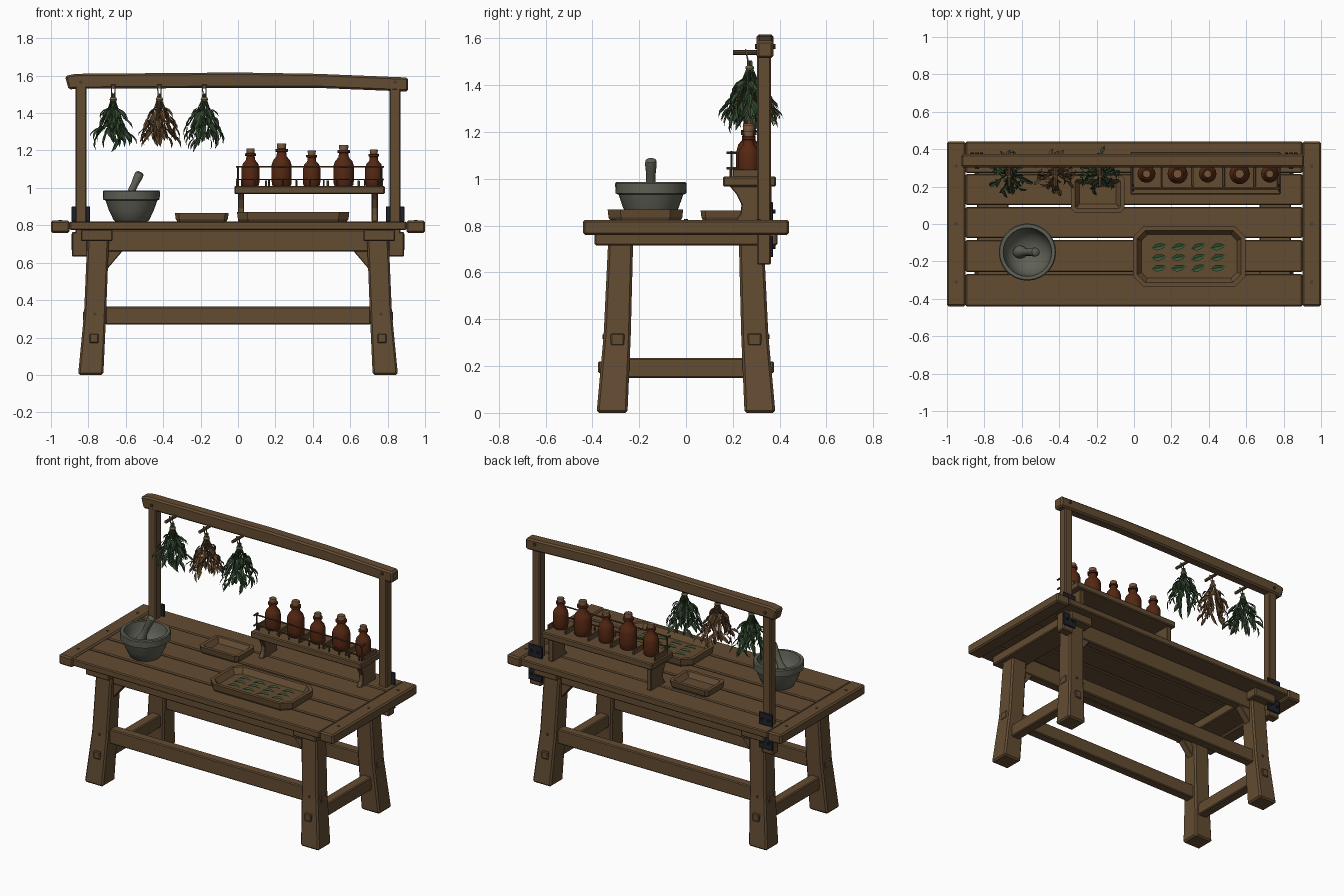
import bpy, bmesh, math, random
from mathutils import Vector as V

if "Cube" in bpy.data.objects:
    bpy.data.objects.remove(bpy.data.objects["Cube"])

random.seed(4)


def material(name, r, g, b):
    m = bpy.data.materials.new(name)
    m.diffuse_color = (r, g, b, 1)
    m.use_nodes = True
    m.node_tree.nodes["Principled BSDF"].inputs["Base Color"].default_value = m.diffuse_color
    return m


WOOD = material("brown wood", 0.125, 0.072, 0.032)
PEG = material("dark wood", 0.075, 0.042, 0.02)
IRON = material("dark iron", 0.014, 0.016, 0.024)
STONE = material("grey stone", 0.115, 0.118, 0.09)
AMBER = material("amber glass", 0.09, 0.02, 0.006)
CORK = material("cork", 0.17, 0.09, 0.04)
GREEN = material("herb green", 0.035, 0.07, 0.03)
DRY = material("dried herb", 0.14, 0.075, 0.033)
LEAF = material("fresh leaf", 0.04, 0.095, 0.035)
CORD = material("cord", 0.2, 0.15, 0.09)


def finish(name, bm, mat, bevel=0.0, smooth=False):
    bmesh.ops.recalc_face_normals(bm, faces=bm.faces[:])
    if bevel:
        bmesh.ops.bevel(bm, geom=bm.edges[:], offset=bevel, segments=1, affect='EDGES', clamp_overlap=True)
    me = bpy.data.meshes.new(name)
    bm.to_mesh(me)
    bm.free()
    me.materials.append(mat)
    ob = bpy.data.objects.new(name, me)
    bpy.context.collection.objects.link(ob)
    if smooth:
        bpy.ops.object.select_all(action='DESELECT')
        ob.select_set(True)
        bpy.context.view_layer.objects.active = ob
        bpy.ops.object.shade_smooth_by_angle(angle=math.radians(40))
    return ob


def add_loft(bm, rings):
    vs = [[bm.verts.new(p) for p in r] for r in rings]
    n = len(vs[0])
    for a, b in zip(vs, vs[1:]):
        for i in range(n):
            bm.faces.new((a[i], a[(i + 1) % n], b[(i + 1) % n], b[i]))
    bm.faces.new(vs[0][::-1])
    bm.faces.new(vs[-1])


def loft(name, rings, mat, bevel=0.0, smooth=False):
    bm = bmesh.new()
    add_loft(bm, rings)
    return finish(name, bm, mat, bevel, smooth)


def rect(x0, x1, y0, y1, z):
    return [(x0, y0, z), (x1, y0, z), (x1, y1, z), (x0, y1, z)]


def box(name, x, y, z, mat=WOOD, bevel=0.006):
    return loft(name, [rect(*x, *y, z[0]), rect(*x, *y, z[1])], mat, bevel)


def lathe(name, c, profile, mat, n=16):
    rings = [[(c[0] + r * math.cos(2 * math.pi * i / n), c[1] + r * math.sin(2 * math.pi * i / n), c[2] + z)
              for i in range(n)] for r, z in profile]
    return loft(name, rings, mat, 0, True)


def tube_rings(points, radii, n):
    q = (V(points[-1]) - V(points[0])).to_track_quat('Z', 'Y')
    return [[V(p) + q @ V((r * math.cos(2 * math.pi * i / n), r * math.sin(2 * math.pi * i / n), 0))
             for i in range(n)] for p, r in zip(points, radii)]


def rod(name, a, b, r, mat, n=8):
    return loft(name, tube_rings([a, b], [r, r], n), mat, 0, True)


def span(s, a, b):
    return tuple(sorted((s * a, s * b)))


# table top: five planks between two end boards
for i, (a, b) in enumerate([(-.44, -.267), (-.257, -.085), (-.075, .091), (.101, .267), (.272, .44)]):
    box(f"top_plank_{i}", (-.9, .9), (a, b), (.775, .82))
for s in (-1, 1):
    box("end_board", span(s, .9, 1), (-.44, .44), (.76, .825), bevel=.009)
    for y in (-.31, 0, .31):
        rod("board_peg", (s * .95, y, .8), (s * .95, y, .828), .009, PEG)
    box("cross_bearer", span(s, .67, .84), (-.39, .39), (.715, .777))
    box("side_stretcher", span(s, .735, .802), (-.255, .255), (.15, .235))
    box("side_tenon", span(s, .745, .793), (-.375, .375), (.17, .22), bevel=.005)
    for t in (-1, 1):
        # splayed legs, flaring towards the floor
        rings = [rect(*span(s, a, b), *span(t, c, d), z) for z, a, b, c, d in
                 [(0, .72, .855, .25, .382), (.33, .705, .823, .236, .352), (.725, .69, .806, .226, .333)]]
        loft("leg", rings, WOOD, .01)
        for z in (.195, .66):
            rod("leg_peg", (s * .765, t * .3, z + .13), (s * .765, t * .357, z + .13), .009, PEG)
        # corner brace under the apron
        loft("brace", [[(s * .7, t * y, .665), (s * .615, t * y, .665), (s * .7, t * y, .565)] for y in (.255, .305)],
             WOOD, .004)
for t in (-1, 1):
    box("apron", (-.7, .7), span(t, .25, .31), (.66, .775))
    box("long_stretcher", (-.71, .71), span(t, .262, .325), (.27, .365))
    box("long_tenon", (-.83, .83), span(t, .263, .323), (.287, .34), bevel=.006)

# rear posts with iron plates
for s in (-1, 1):
    box("post", span(s, .81, .87), (.303, .363), (.64, 1.55))
    box("post_foot", span(s, .805, .888), (.303, .363), (.633, .765))
    for z0, z1 in ((.82, .9), (.665, .755)):
        box("iron_plate", span(s, .79, .89), (.36, .372), (z0, z1), IRON, .003)
        for x in (.815, .865):
            zc = (z0 + z1) / 2
            rod("plate_bolt", (s * x, .37, zc), (s * x, .382, zc), .009, IRON)
    rod("beam_peg", (s * .84, .295, 1.565), (s * .84, .382, 1.565), .01, PEG)

# slightly bowed top beam
beam = [(-.905, -.925, 1.525, 1.598), (-.87, -.87, 1.53, 1.61), (0, 0, 1.535, 1.617),
        (.42, .42, 1.535, 1.61), (.91, .91, 1.515, 1.59)]
loft("top_beam", [[(xb, .302, a), (xb, .374, a), (xt, .374, b), (xt, .302, b)] for xb, xt, a, b in beam], WOOD, .01)

# bottle shelf
box("shelf_board", (-.02, .785), (.158, .385), (.967, 1.01))
side = [(.21, .82), (.232, .85), (.237, .89), (.215, .935), (.185, .97), (.365, .97), (.365, .82)]
for x in (.0, .715):
    loft("shelf_support", [[(x + d, y, z) for y, z in side] for d in (0, .033)], WOOD, .004)
for z in (1.045, 1.112):
    rod("shelf_rail", (-.01, .19, z), (.78, .19, z), .0045, PEG, 6)
    for x in (-.005, .775):
        rod("rail_pin", (x, .173, z), (x, .215, z), .006, PEG, 6)
for x in (0, .765):
    rod("rail_post", (x, .195, 1.005), (x, .195, 1.118), .005, PEG, 6)
for i in range(11):
    x = .02 + i * .073
    rod("rail_baluster", (x, .19, 1.005), (x, .19, 1.045), .0045, PEG, 6)
for x in (-.005, .15, .313, .48, .645, .77):
    box("bottle_divider", (x - .006, x + .006), (.2, .335), (1.005, 1.04), WOOD, .002)

# corked bottles
for x, r, top in [(.067, .048, 1.21), (.233, .054, 1.237), (.394, .047, 1.2), (.565, .055, 1.23), (.726, .047, 1.205)]:
    h = top - 1.01
    lathe("bottle", (x, .268, 1.01), [(r * .86, 0), (r * .96, .008), (r, h * .2), (r, h * .48), (r * .85, h * .6),
          (r * .5, h * .7), (r * .46, h * .8), (r * .62, h * .81), (r * .62, h * .87), (r * .4, h * .88)], AMBER, 14)
    lathe("cork", (x, .268, 1.01), [(r * .4, h * .84), (r * .47, h * .98), (r * .42, h)], CORK, 12)

# mortar and pestle
lathe("mortar", (-.57, -.15, .82), [(.085, 0), (.095, .008), (.12, .06), (.138, .112), (.151, .118), (.153, .16),
      (.148, .166), (.13, .166), (.122, .12), (.1, .065), (.05, .035), (.01, .03)], STONE, 28)
a, b = V((-.625, -.15, .865)), V((-.522, -.15, 1.085))
prof = [(0, .012), (.05, .03), (.16, .036), (.3, .03), (.42, .02), (.7, .02), (.9, .025), (.97, .023), (1, .012)]
loft("pestle", tube_rings([a.lerp(b, t) for t, r in prof], [r for t, r in prof], 14), STONE, 0, True)


# wooden trays with cut corners
def tray(name, x0, x1, y0, y1, h, c):
    def ring(d, z):
        l, r, f, k, e = x0 + d, x1 - d, y0 + d, y1 - d, c - d * .5
        return [(l + e, f, z), (r - e, f, z), (r, f + e, z), (r, k - e, z),
                (r - e, k, z), (l + e, k, z), (l, k - e, z), (l, f + e, z)]
    loft(name, [ring(.012, .82), ring(.004, .835), ring(0, .82 + h), ring(.022, .82 + h), ring(.045, .835)], WOOD)


tray("large_tray", -.005, .595, -.335, -.012, .05, .055)
tray("small_tray", -.337, -.05, .062, .26, .045, .02)


# folded leaf blade from a base point along a direction
def add_leaf(bm, p, d, length, width, up):
    d = d.normalized()
    s = d.cross(up)
    s = s.normalized() if s.length > .01 else V((1, 0, 0))
    n = s.cross(d)
    mid = [bm.verts.new(p + d * length * t + n * length * k) for t, k in ((0, 0), (.4, .06), (.75, .05), (1, -.04))]
    for g in (-1, 1):
        e = [bm.verts.new(p + d * length * t + s * g * width * w + n * length * .12)
             for t, w in ((.35, .5), (.7, .38))]
        for f in ((mid[0], mid[1], e[0]), (mid[1], mid[2], e[1], e[0]), (mid[2], mid[3], e[1])):
            bm.faces.new(f if g > 0 else f[::-1])


# fresh leaves laid out on the large tray
for i in range(4):
    for j in range(3):
        bm = bmesh.new()
        ang = .25 + random.uniform(-.15, .15)
        d = V((math.cos(ang), math.sin(ang), 0))
        c = V((.135 + i * .105, -.235 + j * .057, .84))
        add_leaf(bm, c - d * .043, d, .086, .036, V((0, 0, 1)))
        finish("tray_leaf", bm, LEAF)

# hanging herb bundles
for x, mat in ((-.667, GREEN), (-.42, DRY), (-.18, GREEN)):
    rod("hanging_peg", (x, .2, 1.54), (x, .31, 1.54), .01, WOOD)
    bm = bmesh.new()
    for g in (-1, 1):
        add_loft(bm, tube_rings([(x + g * .011, .255, 1.55), (x + g * .006, .27, 1.48)], [.003, .003], 5))
    add_loft(bm, tube_rings([(x - .013, .255, 1.552), (x + .013, .255, 1.552)], [.003, .003], 5))
    finish("hanging_cord", bm, CORD)
    lathe("bundle_tie", (x, .272, 1.465), [(.016, 0), (.02, .008), (.016, .018)], CORD, 10)
    bm = bmesh.new()
    for k in range(20):
        az = k * 2.4 + random.uniform(-.3, .3)
        out = V((math.cos(az), math.sin(az), 0))
        reach = .02 + .075 * math.sqrt((k + .5) / 20)
        drop = random.uniform(.17, .23) - reach * .4
        top = V((x, .272, 1.475))
        pts = [top + out * .008 + V((0, 0, .03)), top + out * .01, top + out * reach * .45 - V((0, 0, drop * .45)),
               top + out * reach - V((0, 0, drop))]
        add_loft(bm, tube_rings(pts, [.003] * 4, 4))
        for t in (.3, .55, .8, 1):
            p = pts[1].lerp(pts[3], t)
            swing = V((random.uniform(-.6, .6), random.uniform(-.6, .6), 0))
            d = out * random.uniform(.2, .75) + swing - V((0, 0, 1))
            add_leaf(bm, p, d, random.uniform(.065, .095), random.uniform(.02, .028), out)
    finish("herb_bundle", bm, mat)
